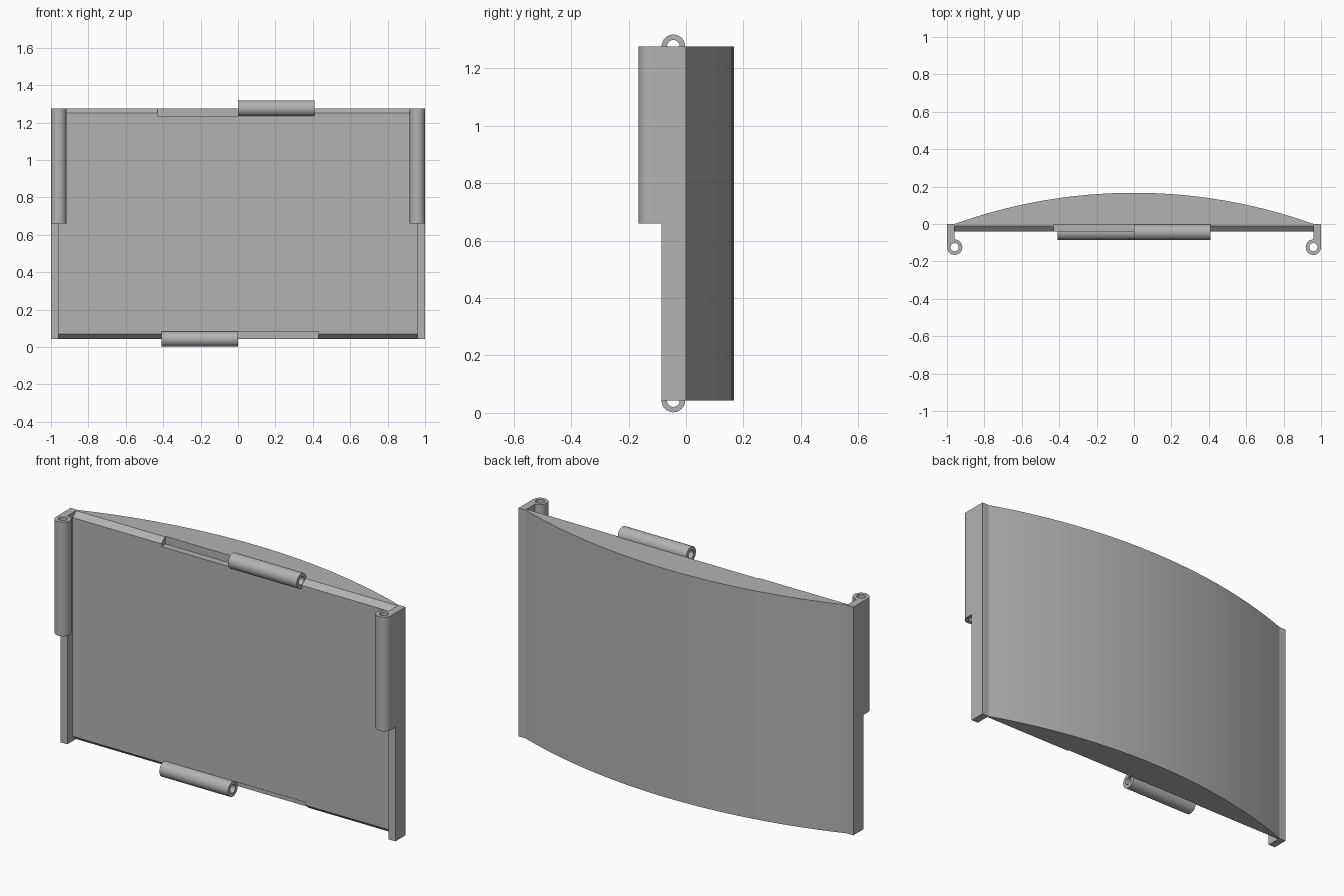
import bpy, bmesh, math
from mathutils import Vector

cube = bpy.data.objects.get("Cube")
if cube:
    bpy.data.objects.remove(cube, do_unlink=True)

BOTTOM, TOP = 0.043, 1.276      # plate height range
EDGE = 0.96                     # where the plate meets the side rails
RAIL = 0.085                    # rail depth
SAG = 0.167                     # bulge of the curved back
R_OUT, R_IN = 0.041, 0.022      # hinge barrel radii

grey = bpy.data.materials.new("plain grey")
grey.use_nodes = True
grey.diffuse_color = (0.45, 0.45, 0.45, 1)
grey.node_tree.nodes["Principled BSDF"].inputs["Base Color"].default_value = grey.diffuse_color


def finish(name, bm):
    bmesh.ops.recalc_face_normals(bm, faces=bm.faces)
    mesh = bpy.data.meshes.new(name)
    bm.to_mesh(mesh)
    bm.free()
    mesh.materials.append(grey)
    obj = bpy.data.objects.new(name, mesh)
    bpy.context.collection.objects.link(obj)
    return obj


def place(u, v, w, axis):
    """Profile point (u, v) at distance w along the axis."""
    return Vector((w, u, v)) if axis == "x" else Vector((u, v, w))


def prism(name, profile, axis, start, end):
    bm = bmesh.new()
    face = bm.faces.new([bm.verts.new(place(u, v, start, axis)) for u, v in profile])
    extruded = bmesh.ops.extrude_face_region(bm, geom=[face])["geom"]
    moved = [g for g in extruded if isinstance(g, bmesh.types.BMVert)]
    bmesh.ops.translate(bm, verts=moved, vec=place(0, 0, end - start, axis))
    return finish(name, bm)


def tube(name, u, v, axis, start, end, sides=32):
    bm = bmesh.new()
    rings = []
    for r, w in ((R_OUT, start), (R_OUT, end), (R_IN, end), (R_IN, start)):
        angles = [2 * math.pi * i / sides for i in range(sides)]
        rings.append([bm.verts.new(place(u + r * math.cos(a), v + r * math.sin(a), w, axis))
                      for a in angles])
    for k in range(4):
        p, q = rings[k], rings[(k + 1) % 4]
        for i in range(sides):
            j = (i + 1) % sides
            bm.faces.new((p[i], p[j], q[j], q[i]))
    return finish(name, bm)


# Curved back with the two side rails
radius = (EDGE ** 2 + SAG ** 2) / (2 * SAG)
half = math.asin(EDGE / radius)
steps = 28
arc = []
for i in range(steps + 1):
    a = half - 2 * half * i / steps
    arc.append((radius * math.sin(a), SAG - radius + radius * math.cos(a)))
outline = [(-1, 0), (-1, -RAIL), (-EDGE, -RAIL), (-EDGE, -0.01),
           (EDGE, -0.01), (EDGE, -RAIL), (1, -RAIL), (1, 0)] + arc
shell = prism("curved_back", outline, "z", BOTTOM, TOP)

# Front panel with bevelled top and bottom edges
panel = prism("front_panel",
              [(-0.01, TOP), (-0.04, TOP - 0.026), (-0.04, BOTTOM + 0.026), (-0.01, BOTTOM)],
              "x", -EDGE, EDGE)

# Clearance notches for the mating barrels
for name, x0, x1, z0, z1 in (("top_notch_cutter", -0.43, 0, TOP - 0.041, TOP + 0.1),
                             ("bottom_notch_cutter", 0, 0.43, BOTTOM - 0.1, BOTTOM + 0.041)):
    cutter = prism(name, [(-0.1, z0), (-0.003, z0), (-0.003, z1), (-0.1, z1)], "x", x0, x1)
    cutter.hide_render = True
    cutter.hide_set(True)
    for obj in (shell, panel):
        mod = obj.modifiers.new(name, "BOOLEAN")
        mod.operation = "DIFFERENCE"
        mod.solver = "EXACT"
        mod.object = cutter

parts = [shell, panel]

# Horizontal hinge barrels
parts.append(tube("top_barrel", -0.044, TOP, "x", 0, 0.41))
parts.append(tube("bottom_barrel", -0.044, BOTTOM, "x", -0.41, 0))

# Vertical hinge barrels and their arms, on both sides
arm = [(0.96, -0.08), (0.96, -0.102), (0.982, -0.102),
       (0.982, -0.124), (1, -0.124), (1, -0.08)]
for side, s in (("left", 1), ("right", -1)):
    parts.append(tube(side + "_barrel", s * 0.959, -0.124, "z", 0.66, TOP))
    parts.append(prism(side + "_hinge_arm", [(s * x, y) for x, y in arm], "z", 0.66, TOP))

# Smooth the round surfaces, keep the edges crisp
bpy.ops.object.select_all(action="DESELECT")
for obj in parts:
    obj.select_set(True)
bpy.context.view_layer.objects.active = shell
bpy.ops.object.shade_smooth_by_angle(angle=math.radians(15))
